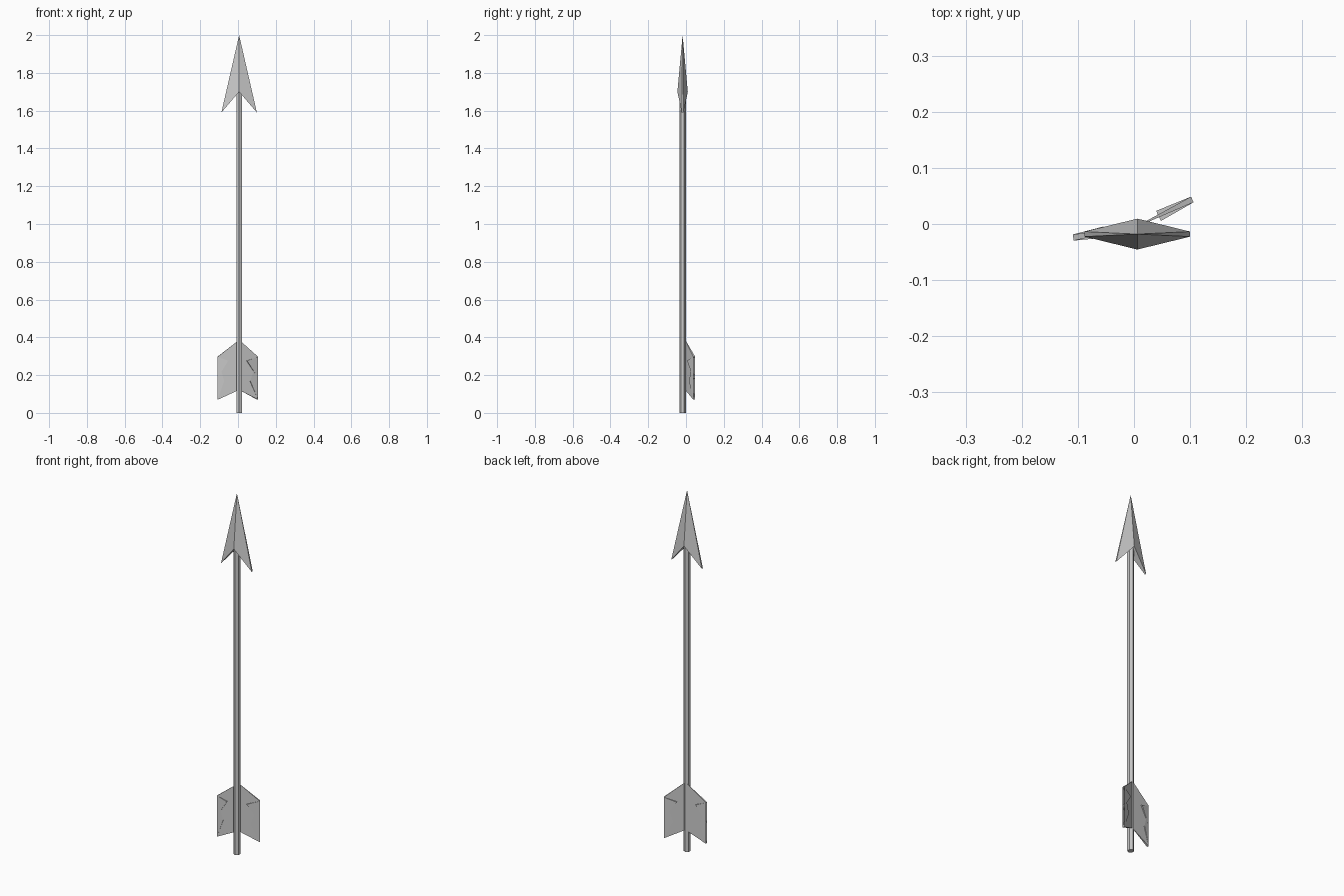
import bpy, bmesh, math
from mathutils import Vector

if "Cube" in bpy.data.objects:
    bpy.data.objects.remove(bpy.data.objects["Cube"])

CX, CY = 0.006, -0.018   # axis of the shaft


def plate(name, outline, origin, angle):
    """Closed plate from (reach, height, half thickness) points, standing along a given angle."""
    u = Vector((math.cos(angle), math.sin(angle), 0))
    n = Vector((-u.y, u.x, 0))
    o = Vector((origin[0], origin[1], 0))
    bm = bmesh.new()
    sides = []
    for s in (1, -1):
        sides.append([bm.verts.new(o + u * r + n * h * s + Vector((0, 0, z)))
                      for r, z, h in outline])
    a, b = sides
    caps = [bm.faces.new(a), bm.faces.new(b[::-1])]
    for i in range(len(a)):
        j = (i + 1) % len(a)
        bm.faces.new((a[i], b[i], b[j], a[j]))
    bmesh.ops.triangulate(bm, faces=caps)
    bmesh.ops.recalc_face_normals(bm, faces=bm.faces)
    me = bpy.data.meshes.new(name)
    bm.to_mesh(me)
    bm.free()
    ob = bpy.data.objects.new(name, me)
    bpy.context.collection.objects.link(ob)
    return ob


# Six-sided shaft
bpy.ops.mesh.primitive_cylinder_add(vertices=6, radius=0.017, depth=1.72,
                                    location=(CX, CY, 0.86))
bpy.context.object.name = "shaft"

# Arrowhead: two ridged halves meeting on the centre line
bm = bmesh.new()
tip = bm.verts.new((CX, CY, 2.0))
mid = [bm.verts.new((CX, CY + s * 0.0275, 1.70)) for s in (-1, 1)]
for side in (-1, 1):
    barb = [bm.verts.new((CX + side * 0.094, CY + s * 0.0045, 1.59)) for s in (-1, 1)]
    bm.faces.new((tip, mid[0], barb[0]))
    bm.faces.new((tip, barb[1], mid[1]))
    bm.faces.new((tip, barb[0], barb[1]))
    bm.faces.new((mid[0], mid[1], barb[1], barb[0]))
bmesh.ops.recalc_face_normals(bm, faces=bm.faces)
mesh = bpy.data.meshes.new("arrowhead")
bm.to_mesh(mesh)
bm.free()
bpy.context.collection.objects.link(bpy.data.objects.new("arrowhead", mesh))


# Two notched feathers on the back of the shaft
def feather(name, angle, reach, notch_1, notch_2):
    plate(name, [(0.008, 0.38, 0.001), (reach, 0.297, 0.0055), (notch_1, 0.276, 0.010),
                 (reach, 0.185, 0.0055), (notch_2, 0.168, 0.008), (reach, 0.07, 0.0055),
                 (0.008, 0.118, 0.001)], (CX, -0.004), math.radians(angle))


feather("right_feather", 26, 0.109, 0.042, 0.062)
feather("left_feather", 190, 0.116, 0.060, 0.082)
